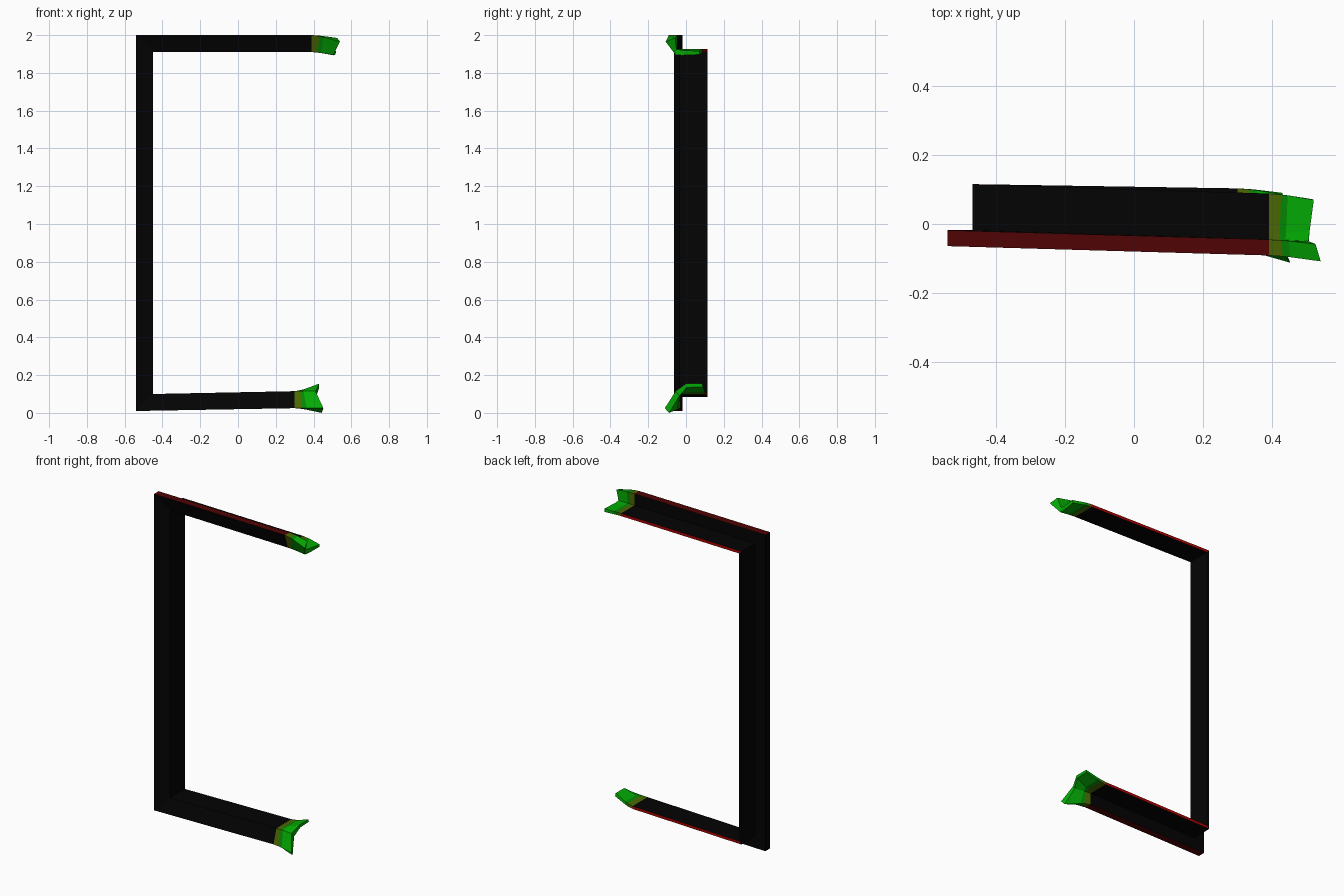
import bpy
import bmesh
from mathutils import Vector

if "Cube" in bpy.data.objects:
    bpy.data.objects.remove(bpy.data.objects["Cube"])


def material(name, r, g, b):
    mat = bpy.data.materials.new(name)
    mat.use_nodes = True
    mat.diffuse_color = (r, g, b, 1)
    shader = mat.node_tree.nodes["Principled BSDF"]
    shader.inputs["Base Color"].default_value = (r, g, b, 1)
    return mat


black = material("black", 0.001, 0.001, 0.001)
dark_red = material("dark red", 0.08, 0.001, 0.001)
red = material("red", 0.42, 0.001, 0.001)
olive = material("olive", 0.07, 0.14, 0.001)
dark_green = material("dark green", 0.001, 0.24, 0.001)
green = material("green", 0.001, 0.4, 0.001)

# Angle section: tapered front flange, thin return leg with a knee in it
FLANGE, LEG = 0.09, 0.017
FRONT, INNER, STEP, KNEE, BACK = -0.064, -0.034, -0.018, 0.0, 0.115
SECTION = [(FLANGE, FRONT), (FLANGE, STEP), (LEG, STEP), (LEG, KNEE),
           (LEG, BACK), (0, BACK), (0, KNEE), (0, INNER)]
OUTER_EDGE, BACK_EDGE = 0, 4


def station(x, z, out_x, out_z, shift=0.0):
    """Place the section with its inner corner at x, z."""
    return [Vector((x + out_x * out, y + shift, z + out_z * out))
            for out, y in SECTION]


def loft(name, rings, main, outer_edge, back_edge, cap=False):
    """Skin the rings; the outer and back edges take their own colours."""
    bm = bmesh.new()
    rows = [[bm.verts.new(p) for p in ring] for ring in rings]
    count = len(SECTION)
    slots = {OUTER_EDGE: 1, BACK_EDGE: 2}
    for a, b in zip(rows, rows[1:]):
        for i in range(count):
            j = (i + 1) % count
            face = bm.faces.new((a[i], a[j], b[j], b[i]))
            face.material_index = slots.get(i, 0)
    if cap:
        last = rows[-1]
        for quad in ((0, 1, 2, 7), (2, 3, 6, 7), (3, 4, 5, 6)):
            bm.faces.new([last[i] for i in quad])
    # Turn the skin outward: the flange front must face forward
    bm.normal_update()
    front = next(f for f in bm.faces if rows[0][7] in f.verts
                 and rows[0][0] in f.verts)
    if front.normal.y > 0:
        bmesh.ops.reverse_faces(bm, faces=bm.faces[:])
    mesh = bpy.data.meshes.new(name)
    bm.to_mesh(mesh)
    bm.free()
    for mat in (main, outer_edge, back_edge):
        mesh.materials.append(mat)
    bpy.context.collection.objects.link(bpy.data.objects.new(name, mesh))


def between(base, tip, along, flare):
    """Ring part way to the tip: along in x, flare in y and z."""
    ring = [a.lerp(b, flare) for a, b in zip(base, tip)]
    for p, a, b in zip(ring, base, tip):
        p.x = a.x + (b.x - a.x) * along
    return ring


def splayed_end(name, base, points):
    """Olive collar, dark green band and green flared tip."""
    tip = [Vector(p) for p in points]
    collar = between(base, tip, 0.27, 0.16)
    band = between(base, tip, 0.42, 0.3)
    loft(name + "_collar", [base, collar], olive, olive, olive)
    loft(name + "_band", [collar, band], dark_green, dark_green, dark_green)
    loft(name + "_tip", [band, tip], green, green, green, cap=True)


# Mitred frame
low_corner = station(-0.45, 0.10, -1, -1)
top_corner = station(-0.45, 1.91, -1, 1)
low_break = station(0.30, 0.115, 0, -1, -0.012)
top_break = station(0.39, 1.91, 0, 1, -0.027)

loft("side_post", [low_corner, top_corner], black, black, black)
loft("lower_rail", [low_corner, low_break], black, dark_red, red)
loft("upper_rail", [top_corner, top_break], black, dark_red, red)

# Flared rail ends
splayed_end("upper_end", top_break, [
    (0.54, -0.108, 1.965), (0.525, -0.058, 1.985),
    (0.505, -0.05, 1.925), (0.508, -0.02, 1.92), (0.52, 0.07, 1.915),
    (0.515, 0.072, 1.897), (0.508, -0.02, 1.893), (0.505, -0.055, 1.895)])
splayed_end("lower_end", low_break, [
    (0.452, -0.112, 0.025), (0.443, -0.09, 0.0),
    (0.415, -0.035, 0.09), (0.43, 0.005, 0.135), (0.43, 0.09, 0.138),
    (0.43, 0.085, 0.155), (0.43, 0.0, 0.155), (0.41, -0.055, 0.115)])
